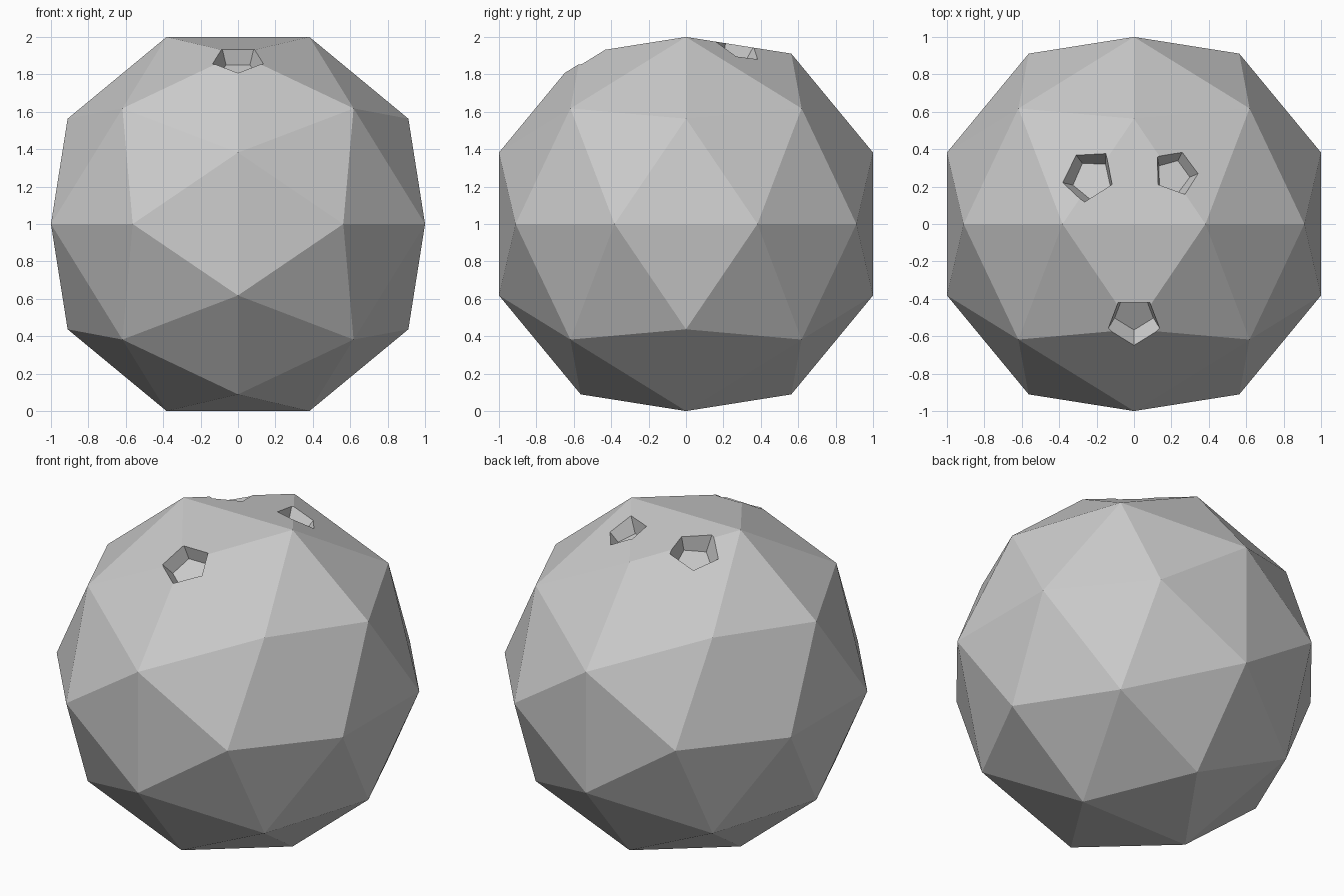
import bpy, bmesh, math
from mathutils import Vector

cube = bpy.data.objects.get("Cube")
if cube:
    bpy.data.objects.remove(cube)

grey = bpy.data.materials.new("grey")
grey.use_nodes = True
colour = (0.6, 0.6, 0.6, 1)
grey.diffuse_color = colour
grey.node_tree.nodes["Principled BSDF"].inputs["Base Color"].default_value = colour

CENTRE = Vector((0, 0, 1))


def hull_object(name, points):
    """Flat-faced object from the convex hull of some points."""
    bm = bmesh.new()
    for p in points:
        bm.verts.new(Vector(p) + CENTRE)
    bmesh.ops.convex_hull(bm, input=bm.verts[:])
    bmesh.ops.recalc_face_normals(bm, faces=bm.faces[:])
    mesh = bpy.data.meshes.new(name)
    bm.to_mesh(mesh)
    bm.free()
    mesh.materials.append(grey)
    obj = bpy.data.objects.new(name, mesh)
    bpy.context.collection.objects.link(obj)
    return obj


# Ball: dodecahedron corners plus a raised point over each pentagon
signs = (-1, 1)
points = [(0.618 * a, 0.618 * b, 0.618 * c) for a in signs for b in signs for c in signs]
for a in signs:
    for b in signs:
        for p, q in ((0.382, 1), (0.911, 0.563)):
            points += [(p * a, 0, q * b), (q * b, p * a, 0), (0, q * b, p * a)]
ball = hull_object("ball", points)


# Finger holes: tapered five-sided pits with flat floors
def finger_hole(name, floor, axis, corner, radius, taper=0.41, length=0.3):
    axis = Vector(axis).normalized()
    u = Vector(corner)
    u = (u - axis * u.dot(axis)).normalized()
    v = axis.cross(u)
    ring = []
    for height in (0, length):
        for i in range(5):
            t = math.tau * i / 5
            spoke = u * math.cos(t) + v * math.sin(t)
            ring.append(Vector(floor) + axis * height + spoke * (radius + taper * height))
    cutter = hull_object(name, ring)
    cutter.hide_render = True
    cutter.hide_set(True)
    mod = ball.modifiers.new(name, 'BOOLEAN')
    mod.operation = 'DIFFERENCE'
    mod.solver = 'EXACT'
    mod.object = cutter
    return cutter


cutters = [
    finger_hole("thumb_hole_cutter", (0, -0.474, 0.805), (0, -0.525, 0.85), (0, -0.85, -0.525), 0.109),
    finger_hole("right_hole_cutter", (-0.223, 0.237, 0.845), (-0.246, 0.262, 0.934), (-0.03, -0.24, 0.08), 0.109),
    finger_hole("left_hole_cutter", (0.208, 0.255, 0.857), (0.228, 0.278, 0.933), (0.077, -0.209, 0.06), 0.093),
]

# Bake the holes into the ball and drop the cutters
bpy.context.view_layer.update()
graph = bpy.context.evaluated_depsgraph_get()
carved = bpy.data.meshes.new_from_object(ball.evaluated_get(graph))
ball.modifiers.clear()
ball.data = carved
for cutter in cutters:
    bpy.data.objects.remove(cutter)
